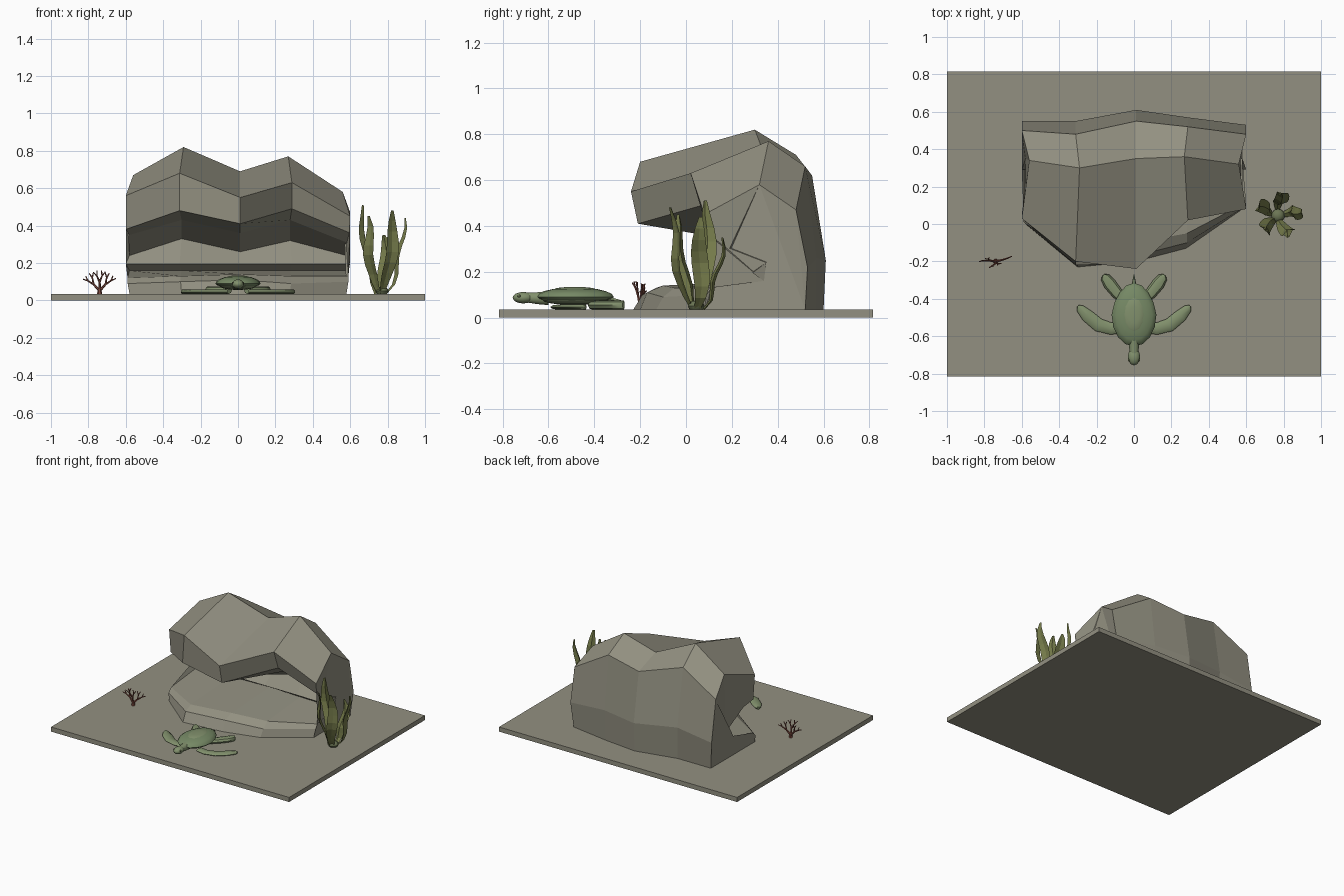
import bpy, bmesh, math
from math import sin, cos, pi, radians
from mathutils import Vector

if "Cube" in bpy.data.objects:
    bpy.data.objects.remove(bpy.data.objects["Cube"])


def material(name, r, g, b):
    mat = bpy.data.materials.new(name)
    mat.use_nodes = True
    mat.diffuse_color = (r, g, b, 1)
    mat.node_tree.nodes["Principled BSDF"].inputs["Base Color"].default_value = (r, g, b, 1)
    return mat


STONE = material("grey stone", .29, .28, .22)
SKIN = material("turtle skin green", .22, .28, .15)
SHELL = material("turtle shell green", .18, .25, .13)
KELP = material("olive kelp", .18, .20, .07)
HOLD = material("kelp root green", .15, .18, .09)
CORAL = material("red coral", .21, .07, .05)
FLOOR = 0.035


def finish(name, bm, mat, smooth=False):
    bmesh.ops.recalc_face_normals(bm, faces=bm.faces)
    mesh = bpy.data.meshes.new(name)
    bm.to_mesh(mesh)
    bm.free()
    obj = bpy.data.objects.new(name, mesh)
    bpy.context.collection.objects.link(obj)
    mesh.materials.append(mat)
    if smooth:
        bpy.ops.object.select_all(action='DESELECT')
        obj.select_set(True)
        bpy.context.view_layer.objects.active = obj
        bpy.ops.object.shade_smooth_by_angle(angle=radians(40))
    return obj


def loft(bm, rings, caps=True):
    """Join closed rings of points, with flat ends."""
    rows = [[bm.verts.new(p) for p in ring] for ring in rings]
    n = len(rows[0])
    for a, b in zip(rows, rows[1:]):
        for i in range(n):
            j = (i + 1) % n
            bm.faces.new((a[i], a[j], b[j], b[i]))
    if caps:
        ends = [bm.faces.new(rows[0]), bm.faces.new(rows[-1])]
        bmesh.ops.triangulate(bm, faces=ends)


def tube(bm, points, radii, sides=6):
    """Round tube along a path."""
    pts = [Vector(p) for p in points]
    rings = []
    for i, p in enumerate(pts):
        d = (pts[min(i + 1, len(pts) - 1)] - pts[max(i - 1, 0)]).normalized()
        u = d.cross(Vector((0, 1, 0.01))).normalized()
        v = d.cross(u)
        rings.append([p + (u * cos(2 * pi * k / sides) + v * sin(2 * pi * k / sides)) * radii[i]
                      for k in range(sides)])
    loft(bm, rings)


def ellipsoid(name, centre, size, mat, u=16, v=10):
    bm = bmesh.new()
    bmesh.ops.create_uvsphere(bm, u_segments=u, v_segments=v, radius=1)
    for vert in bm.verts:
        vert.co = Vector([c + s * k for c, s, k in zip(centre, size, vert.co)])
    return finish(name, bm, mat, True)


# Sea floor slab
bm = bmesh.new()
bmesh.ops.create_cube(bm, size=1)
for vert in bm.verts:
    vert.co = (vert.co.x * 2, vert.co.y * 1.63, (vert.co.z + .5) * FLOOR)
finish("sea_floor", bm, STONE)

# Overhanging rock: each strip runs left to right, as half width, depths, heights
strips = [
    (.58, (.53, .53, .60, .57, .52), (FLOOR,) * 5),                 # back foot
    (.60, (.55, .55, .61, .57, .53), (.24, .28, .25, .26, .22)),    # back bulge
    (.60, (.50, .48, .55, .52, .48), (.55, .71, .62, .66, .47)),    # back shoulder
    (.56, (.34, .30, .35, .36, .32), (.67, .82, .69, .77, .58)),    # ridge
    (.60, (.03, -.20, -.24, .02, .08), (.56, .68, .55, .63, .45)),  # brow
    (.60, (.05, -.22, -.21, .07, .10), (.38, .48, .41, .49, .36)),  # lip
    (.58, (.14, .05, .08, .15, .17), (.35, .43, .36, .43, .31)),    # cave roof
    (.58, (.35, .38, .40, .38, .35), (.24, .33, .26, .32, .24)),    # cave back
    (.60, (.29, .30, .30, .30, .29), (.195,) * 5),                  # inner shelf
    (.58, (.34, .35, .36, .35, .34), (.16,) * 5),                   # undercut
    (.59, (.04, -.13, -.10, -.05, .11), (.12, .13, .14, .13, .13)), # ledge rim
    (.59, (.01, -.19, -.17, -.10, .09), (.09, .10, .11, .09, .10)), # ledge face
    (.58, (.00, -.23, -.20, -.13, .08), (FLOOR,) * 5),              # ledge foot
]
columns = (-1, -.52, .02, .48, 1)
bm = bmesh.new()
loft(bm, [[(w * columns[c], ys[c], zs[c]) for w, ys, zs in strips] for c in range(5)])
finish("overhanging_rock", bm, STONE)

# Turtle shell with a flatter belly and a raised middle plate
shell = ellipsoid("turtle_shell", (0, -.485, .09), (.12, .17, .042), SHELL)
for vert in shell.data.vertices:
    if vert.co.z < .09:
        vert.co.z = .09 - (.09 - vert.co.z) * .6
    vert.co.x *= 1 - .9 * (vert.co.y + .485) * (vert.co.y > -.485)
ellipsoid("shell_middle_plate", (0, -.485, .125), (.055, .09, .009), SKIN, 12, 6)
ellipsoid("turtle_belly", (0, -.485, .078), (.10, .15, .022), SKIN)

# Turtle head, neck and tail
ellipsoid("turtle_head", (0, -.71, .087), (.033, .046, .025), SKIN, 12, 8)
bm = bmesh.new()
tube(bm, [(0, -.60, .085), (0, -.65, .085), (0, -.70, .088)], (.032, .027, .022), 10)
finish("turtle_neck", bm, SKIN, True)
bm = bmesh.new()
tube(bm, [(0, -.34, .08), (0, -.31, .075), (0, -.27, .07)], (.018, .01, .002))
finish("turtle_tail", bm, SKIN)


# Flippers: paddle sections swept along a bent path, mirrored
def flipper(name, path, widths, top, side):
    bm = bmesh.new()
    pts = [Vector((x * side, y, 0)) for x, y in path]
    rings = []
    for i, p in enumerate(pts):
        d = (pts[min(i + 1, len(pts) - 1)] - pts[max(i - 1, 0)]).normalized()
        across = Vector((-d.y, d.x, 0)) * widths[i]
        mid, up = Vector((0, 0, (top + FLOOR) / 2)), Vector((0, 0, (top - FLOOR) / 2))
        rings.append([p + mid + across * cos(k * pi / 4) + up * sin(k * pi / 4) for k in range(8)])
    loft(bm, rings)
    finish(name, bm, SKIN, True)


for label, side in (("left", 1), ("right", -1)):
    flipper(label + "_front_flipper",
            [(.06, -.55), (.12, -.56), (.19, -.54), (.25, -.49), (.29, -.45), (.30, -.438)],
            (.03, .032, .036, .034, .022, .006), .057, side)
    flipper(label + "_rear_flipper",
            [(.05, -.41), (.09, -.37), (.13, -.32), (.155, -.285), (.165, -.272)],
            (.025, .031, .034, .026, .008), .075, side)
    ellipsoid(label + "_eye", (.027 * side, -.728, .094), (.006, .007, .006), HOLD, 8, 6)

# Kelp: a small root knob and five wavy folded blades
KX, KY = .77, .045
ellipsoid("kelp_root", (KX, KY, .05), (.036, .036, .025), HOLD, 10, 6)


def kelp_blade(index, angle, height, reach):
    bm = bmesh.new()
    out = Vector((cos(angle), sin(angle), 0))
    across = Vector((-sin(angle), cos(angle), 0))
    steps, rings = 8, []
    for i in range(steps + 1):
        t = i / steps
        radius = .02 + reach * t ** .6 + .012 * sin(t * 9 + index)
        half = .004 + .034 * sin(pi * min(1, t * .92 + .06)) ** .8
        centre = Vector((KX, KY, FLOOR + (height - FLOOR) * t)) + out * radius
        sway = across * .01 * sin(t * 6 + index)
        fold = out * half * .35
        rings.append([centre + sway + across * half + fold, centre + sway - out * .004,
                      centre + sway - across * half + fold, centre + sway + out * .004])
    loft(bm, rings)
    finish("kelp_blade_%d" % index, bm, KELP)


for i, (height, reach) in enumerate([(.44, .10), (.35, .10), (.51, .10), (.45, .09), (.48, .10)]):
    kelp_blade(i, radians(10 + 72 * i), height, reach)

# Branching coral, one fan of forked twigs
bm = bmesh.new()


def twig(start, angle, length, radius, depth, lean):
    end = start + Vector((sin(angle) * length, lean * length, cos(angle) * length))
    tube(bm, [start, end], (radius, radius * .72))
    if depth:
        for turn in (-.42, .38):
            twig(end, angle * .8 + turn, length * .78, radius * .7, depth - 1, lean + turn * .3)


root = Vector((-.74, -.2, FLOOR - .005))
tube(bm, [root, root + Vector((0, 0, .03))], (.014, .01))
for angle, lean in ((-.75, .1), (0, -.2), (.75, .15)):
    twig(root + Vector((0, 0, .022)), angle, .046, .008, 2, lean)
finish("branching_coral", bm, CORAL)
